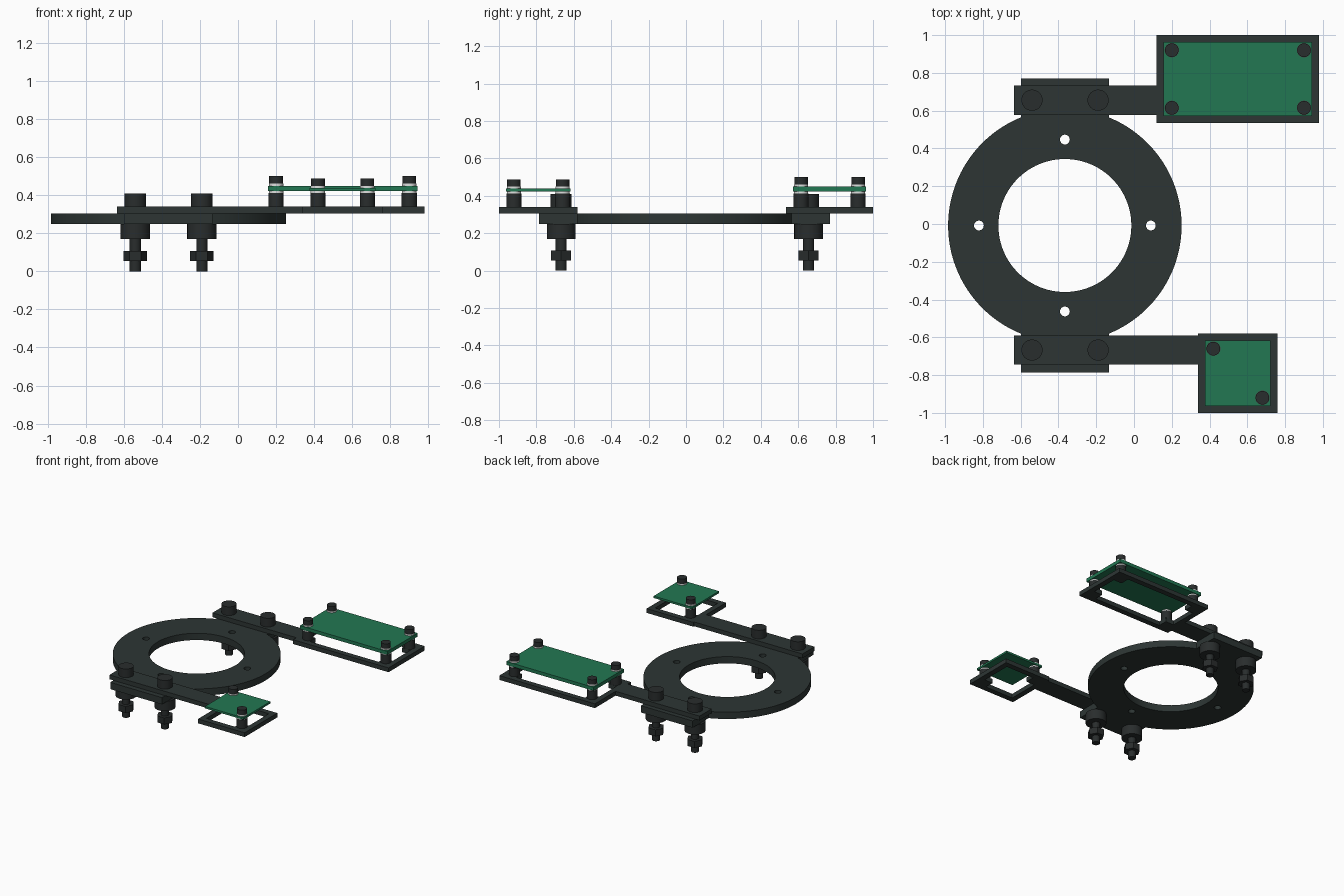
import bpy
from math import sin, cos, radians, acos, degrees, pi

cube = bpy.data.objects.get("Cube")
if cube:
    bpy.data.objects.remove(cube, do_unlink=True)


def material(name, rgb):
    m = bpy.data.materials.new(name)
    m.use_nodes = True
    m.diffuse_color = (*rgb, 1)
    m.node_tree.nodes["Principled BSDF"].inputs["Base Color"].default_value = (*rgb, 1)
    return m


PLATE = material("dark plastic", (0.026, 0.036, 0.034))
METAL = material("black hardware", (0.022, 0.026, 0.026))
BOARD = material("board green", (0.016, 0.185, 0.085))
WHITE = material("white washer", (0.75, 0.75, 0.75))


def finish(ob, mat):
    ob.data.materials.clear()
    ob.data.materials.append(mat)
    bpy.ops.object.select_all(action='DESELECT')
    ob.select_set(True)
    bpy.context.view_layer.objects.active = ob
    bpy.ops.object.shade_smooth_by_angle(angle=radians(30))
    return ob


def plate(name, loops, z0, z1, mat):
    """Extruded flat outline; loops after the first are holes."""
    cu = bpy.data.curves.new(name, 'CURVE')
    cu.dimensions, cu.fill_mode = '2D', 'BOTH'
    cu.extrude = (z1 - z0) / 2
    for pts in loops:
        s = cu.splines.new('POLY')
        s.points.add(len(pts) - 1)
        for p, (x, y) in zip(s.points, pts):
            p.co = (x, y, 0, 1)
        s.use_cyclic_u = True
    tmp = bpy.data.objects.new(name + "_outline", cu)
    bpy.context.collection.objects.link(tmp)
    deps = bpy.context.evaluated_depsgraph_get()
    mesh = bpy.data.meshes.new_from_object(tmp.evaluated_get(deps))
    bpy.data.objects.remove(tmp, do_unlink=True)
    ob = bpy.data.objects.new(name, mesh)
    bpy.context.collection.objects.link(ob)
    ob.location.z = (z0 + z1) / 2
    return finish(ob, mat)


def cylinder(name, x, y, z0, z1, r, mat, sides=32):
    bpy.ops.mesh.primitive_cylinder_add(vertices=sides, radius=r, depth=z1 - z0,
                                        location=(x, y, (z0 + z1) / 2))
    ob = bpy.context.object
    ob.name = name
    return finish(ob, mat)


def arc(cx, cy, r, a0, a1, n):
    return [(cx + r * cos(radians(a0 + (a1 - a0) * i / n)),
             cy + r * sin(radians(a0 + (a1 - a0) * i / n))) for i in range(n + 1)]


def circle(cx, cy, r, n):
    return arc(cx, cy, r, 0, 360, n)[:-1]


def rect(x0, y0, x1, y1):
    return [(x0, y0), (x1, y0), (x1, y1), (x0, y1)]


# Ring with two clamping tabs and four screw holes
CX, CY, R, TAB, REACH = -0.366, -0.008, 0.618, 0.233, 0.778
a = degrees(acos(TAB / R))
outline = (arc(CX, CY, R, -a, a, 60)
           + [(CX + TAB, CY + REACH), (CX - TAB, CY + REACH)]
           + arc(CX, CY, R, 180 - a, 180 + a, 60)
           + [(CX - TAB, CY - REACH), (CX + TAB, CY - REACH)])
holes = [circle(CX + 0.455 * cos(k * pi / 2), CY + 0.455 * sin(k * pi / 2), 0.026, 24)
         for k in range(4)]
plate("ring", [outline, circle(CX, CY, 0.352, 96)] + holes, 0.25, 0.305, PLATE)


def arm(name, arm_y, frame, posts, board_top):
    """Arm ending in an open frame that carries a board on spacers."""
    lo, hi = arm_y
    x0, y0, x1, y1 = frame
    shape = [(-0.635, lo), (x0, lo), (x0, y0), (x1, y0), (x1, y1),
             (x0, y1), (x0, hi), (-0.635, hi)]
    # Opening, stepped inwards at each corner that carries a post
    b, pad = 0.045, 0.12
    opening = []
    for i, (px, py, sx, sy) in enumerate([(x0, y0, 1, 1), (x1, y0, -1, 1),
                                          (x1, y1, -1, -1), (x0, y1, 1, -1)]):
        if i not in posts:
            opening.append((px + sx * b, py + sy * b))
            continue
        step = [(px + sx * b, py + sy * pad), (px + sx * pad, py + sy * pad),
                (px + sx * pad, py + sy * b)]
        opening += step if i % 2 == 0 else step[::-1]
    plate(name + "_arm", [shape, opening], 0.305, 0.34, PLATE)

    # Board, spacers, washers and screws
    g, t = 0.037, board_top
    plate(name + "_board", [rect(x0 + g, y0 + g, x1 - g, y1 - g)], 0.422, t, BOARD)
    corners = rect(x0 + 0.08, y0 + 0.08, x1 - 0.08, y1 - 0.08)
    for i in posts:
        x, y = corners[i]
        cylinder(name + "_spacer", x, y, 0.34, 0.412, 0.04, METAL)
        cylinder(name + "_lower_washer", x, y, 0.412, 0.422, 0.038, WHITE)
        cylinder(name + "_upper_washer", x, y, t, t + 0.011, 0.038, WHITE)
        cylinder(name + "_screw_head", x, y, t + 0.011, t + 0.05, 0.036, METAL)

    # Clamp bolts through the arm and ring tab
    for x in (-0.54, -0.19):
        y = (lo + hi) / 2
        cylinder(name + "_bolt_head", x, y, 0.34, 0.41, 0.056, METAL)
        cylinder(name + "_bolt_collar", x, y, 0.17, 0.25, 0.077, METAL)
        cylinder(name + "_bolt_shaft", x, y, 0.0, 0.17, 0.029, METAL)
        nut = cylinder(name + "_nut", x, y, 0.055, 0.108, 0.062, METAL, 6)
        nut.rotation_euler.z = pi / 6


arm("rear", (0.578, 0.733), (0.12, 0.535, 0.98, 1.0), (0, 1, 2, 3), 0.45)
arm("front", (-0.745, -0.59), (0.34, -1.0, 0.76, -0.58), (1, 3), 0.438)
